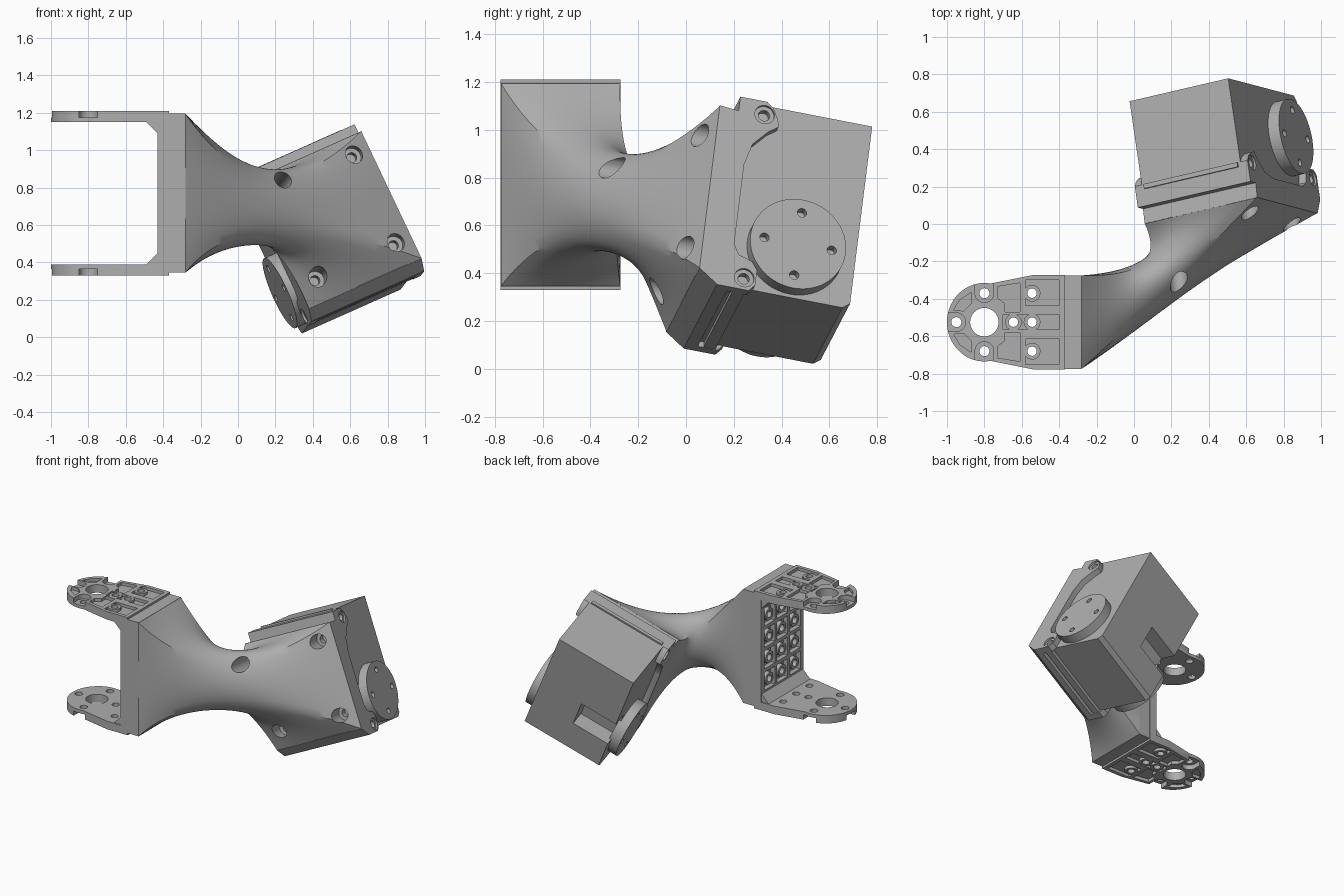
import bpy, bmesh, math
from mathutils import Matrix, Vector

cube = bpy.data.objects.get("Cube")
if cube:
    bpy.data.objects.remove(cube, do_unlink=True)

grey = bpy.data.materials.new("plain_grey")
grey.use_nodes = True
COLOUR = (0.42, 0.42, 0.42, 1)
grey.diffuse_color = COLOUR
grey.node_tree.nodes["Principled BSDF"].inputs["Base Color"].default_value = COLOUR


# ---------- helpers ----------
def frame(x, y, z, origin):
    m = Matrix((x, y, z)).transposed().to_4x4()
    m.translation = origin
    return m


def circle(cx, cy, r, n=32):
    return [(cx + r * math.cos(2 * math.pi * i / n), cy + r * math.sin(2 * math.pi * i / n)) for i in range(n)]


def rect(x0, x1, y0, y1):
    return [(x0, y0), (x1, y0), (x1, y1), (x0, y1)]


def slot(cx, cy, r, angle, length):
    """U-shaped outline, open end pointing along angle."""
    pts = [(r * math.cos(a), r * math.sin(a)) for a in (math.pi / 2 + math.pi * i / 12 for i in range(13))]
    pts += [(length, -r), (length, r)]
    c, s = math.cos(angle), math.sin(angle)
    return [(cx + c * x - s * y, cy + s * x + c * y) for x, y in pts]


def prism(bm, poly, lo, hi, m):
    a = [bm.verts.new(m @ Vector((x, y, lo))) for x, y in poly]
    b = [bm.verts.new(m @ Vector((x, y, hi))) for x, y in poly]
    bm.faces.new(a[::-1])
    bm.faces.new(b)
    for i in range(len(poly)):
        j = (i + 1) % len(poly)
        bm.faces.new((a[i], a[j], b[j], b[i]))


def finish(bm, name):
    bmesh.ops.recalc_face_normals(bm, faces=bm.faces)
    me = bpy.data.meshes.new(name)
    bm.to_mesh(me)
    bm.free()
    me.materials.append(grey)
    ob = bpy.data.objects.new(name, me)
    bpy.context.collection.objects.link(ob)
    return ob


def solid(name, parts, m):
    """parts: list of (outline, low, high)."""
    bm = bmesh.new()
    for poly, lo, hi in parts:
        prism(bm, poly, lo, hi, m)
    return finish(bm, name)


def activate(ob):
    bpy.ops.object.select_all(action='DESELECT')
    ob.select_set(True)
    bpy.context.view_layer.objects.active = ob


def cut(ob, parts, m):
    tool = solid("cutter", parts, m)
    tool.hide_render = True
    mod = ob.modifiers.new("cut", 'BOOLEAN')
    mod.operation, mod.solver, mod.object = 'DIFFERENCE', 'EXACT', tool
    activate(ob)
    bpy.ops.object.modifier_apply(modifier=mod.name)
    bpy.data.objects.remove(tool, do_unlink=True)


# ---------- fork bracket ----------
YC, ZC = -0.525, 0.77
X, Y, Z = Vector((1, 0, 0)), Vector((0, 1, 0)), Vector((0, 0, 1))
ARC = [math.radians(80 + 200 * i / 28) for i in range(29)]
outline = [(-0.37, 0.252), (-0.54, 0.252)]
outline += [(-0.8 + 0.2 * math.cos(a), 0.21 * math.sin(a)) for a in ARC]
outline += [(-0.54, -0.252), (-0.37, -0.252)]
half_pockets = [
    [(-0.73, 0.19), (-0.61, 0.21), (-0.61, 0.055), (-0.69, 0.055), (-0.69, 0.10), (-0.73, 0.13)],
    rect(-0.58, -0.40, 0.09, 0.225),
    [(-0.87, 0.16), (-0.93, 0.12), (-0.965, 0.065), (-0.91, 0.06), (-0.87, 0.10)],
]
pockets = half_pockets + [[(x, -y) for x, y in p] for p in half_pockets] + [rect(-0.70, -0.40, -0.04, 0.04)]
bosses = [(-0.545, 0.155), (-0.545, 0), (-0.545, -0.155), (-0.645, 0)]
tips = [(-0.95, 0, math.pi), (-0.8, 0.155, math.pi / 2), (-0.8, -0.155, -math.pi / 2)]

for side, name in ((1, "upper"), (-1, "lower")):
    m = frame(X, Y, Z * side, Vector((0, YC, ZC)))
    arm = solid(name + "_fork_arm", [(outline, 0.38, 0.44)], m)
    cut(arm, [(p, 0.418, 0.5) for p in pockets] + [(slot(x, y, 0.05, a, 0.2), 0.405, 0.5) for x, y, a in tips], m)
    holes = [(circle(x, y, 0.027, 20), 0.3, 0.5) for x, y, a in tips]
    holes += [(circle(x, y, 0.025, 20), 0.3, 0.5) for x, y in bosses]
    cut(arm, holes + [(circle(-0.8, 0, 0.076, 40), 0.3, 0.5)], m)
    # raised screw bosses
    ring = solid(name + "_screw_bosses", [(circle(x, y, 0.045, 20), 0.41, 0.439) for x, y in bosses], m)
    cut(ring, [(circle(x, y, 0.025, 20), 0.3, 0.5) for x, y in bosses], m)
    # inner corner gusset
    mg = frame(X, Z * side, Y, Vector((0, YC, ZC)))
    solid(name + "_gusset", [([(-0.49, 0.381), (-0.429, 0.381), (-0.429, 0.32)], -0.245, 0.245)], mg)

# web plate with pocketed inner face
mw = frame(Y, Z, X, Vector((0, YC, ZC)))
web = solid("fork_web", [(rect(-0.252, 0.252, -0.38, 0.38), -0.43, -0.37)], mw)
cells = [(y, z) for y in (-0.15, 0, 0.15) for z in (-0.24, -0.08, 0.08, 0.24)]
cut(web, [(rect(y - 0.062, y + 0.062, z - 0.067, z + 0.067), -0.5, -0.395) for y, z in cells], mw)
ring = solid("web_bosses", [(circle(y, z, 0.045, 20), -0.428, -0.39) for y, z in cells], mw)
cut(ring, [(circle(y, z, 0.025, 20), -0.5, -0.395) for y, z in cells], mw)
solid("neck_base_pad", [(rect(-0.25, 0.25, -0.425, 0.425), -0.37, -0.28)], mw)

# ---------- tilted motor frame: u = shaft axis, v = up, w = towards the neck ----------
v = Vector((-0.426, 0.112, 0.898)).normalized()
u = Vector((0.88, 0.21, 0.42))
u = (u - v * u.dot(v)).normalized()
w = u.cross(v)
origin = Vector((0.421, 0.67, 0.514))
MF = frame(u, v, w, origin)     # outline in (u, v), extruded along w
MS = frame(v, w, u, origin)     # outline in (v, w), extruded along u

# motor body with a cable notch in its rear
body = solid("motor_body", [([(-0.40, 0), (0.425, 0), (0.425, 0.53), (-0.425, 0.53), (-0.425, 0.03)],
                             -0.295, 0.295)], MS)
cut(body, [(rect(-0.4, -0.02, -0.185, 0.01), -0.1, 0.12)], MF)

# shaft discs on both sides
HV, HS, HR = -0.205, 0.26, 0.205
for side, name in ((1, "drive_disc"), (-1, "idle_disc")):
    md = frame(v, w, u * side, origin)
    disc = solid(name, [(circle(HV, HS, HR, 64), 0.28, 0.36)], md)
    cut(disc, [(circle(HV + 0.145 * math.cos(a), HS + 0.145 * math.sin(a), 0.02, 16), 0.32, 0.5)
               for a in (i * math.pi / 2 for i in range(4))], md)
    # side rails with screw ears
    rail = [(0.425, 0.575), (-0.45, 0.575), (-0.45, 0.44), (-0.42, 0.415), (-0.35, 0.415), (-0.315, 0.44),
            (-0.295, 0.50), (-0.25, 0.525), (0.12, 0.525), (0.22, 0.50), (0.29, 0.44), (0.32, 0.40),
            (0.35, 0.405), (0.40, 0.43), (0.425, 0.46)]
    ear = solid(name.split("_")[0] + "_side_rail", [(rail, 0.29, 0.337)], md)
    for r, depth in ((0.042, 0.325), (0.024, 0.28)):
        cut(ear, [(circle(c, 0.465, r, 24), depth, 0.5) for c in (-0.395, 0.365)], md)

solid("motor_mount_plate", [(rect(-0.45, 0.425, 0.525, 0.576), -0.3365, 0.3365)], MS)
solid("lower_lip", [(rect(-0.448, -0.42, 0.45, 0.50), -0.295, 0.295)], MS)
solid("upper_lip", [(rect(0.42, 0.437, 0.46, 0.485), -0.28, 0.28)], MS)
flange = solid("neck_flange", [([(-0.45, 0.575), (-0.39, 0.658), (0.367, 0.658), (0.36, 0.575)],
                                -0.337, 0.337)], MS)

# ---------- lofted neck: rectangle, oval waist, tilted rectangle ----------
N, STEPS = 14, 36
side_t = [math.tan(math.pi / 4 * (-1 + 2 * i / N)) for i in range(N)]
square = ([(t, -1) for t in side_t] + [(1, t) for t in side_t]
          + [(-t, 1) for t in side_t] + [(-1, -t) for t in side_t])
waist_c = Vector((0.12, -0.31, 0.70))
waist_w = Vector((-0.61, 0.76, -0.20)).normalized()
waist_h = Vector((-0.12, 0.16, 0.98)).normalized()


def loft_point(a, b, t):
    p0 = Vector((-0.281, YC + 0.25 * a, ZC + 0.425 * b))
    mid = (waist_c + waist_w * 0.138 * a * math.sqrt(1 - b * b / 2)
           + waist_h * 0.212 * b * math.sqrt(1 - a * a / 2))
    p2 = MF @ Vector((-0.337 * a, -0.0115 + 0.3785 * b, 0.656))
    ctrl = 2 * mid - 0.5 * (p0 + p2)
    return p0 * (1 - t) ** 2 + ctrl * 2 * t * (1 - t) + p2 * t * t


bm = bmesh.new()
rings = [[bm.verts.new(loft_point(a, b, k / STEPS)) for a, b in square] for k in range(STEPS + 1)]
for r0, r1 in zip(rings, rings[1:]):
    for i in range(len(square)):
        j = (i + 1) % len(square)
        bm.faces.new((r0[i], r0[j], r1[j], r1[i]))
bm.faces.new(rings[0])
bm.faces.new(rings[-1])
neck = finish(bm, "curved_neck")

# screw pockets sunk through the neck into the flange
spots = [(a, b) for a in (-0.235, 0.235) for b in (-0.262, 0.262)]
for part in (neck, flange):
    cut(part, [(circle(a, b, 0.05, 28), 0.625, 1.05) for a, b in spots], MF)
cut(flange, [(circle(a, b, 0.027, 20), 0.56, 0.7) for a, b in spots], MF)

# ---------- shading ----------
for ob in bpy.context.collection.objects:
    if ob.type == 'MESH' and grey.name in ob.data.materials:
        activate(ob)
        bpy.ops.object.shade_smooth_by_angle(angle=math.radians(32))
bpy.ops.object.select_all(action='DESELECT')
